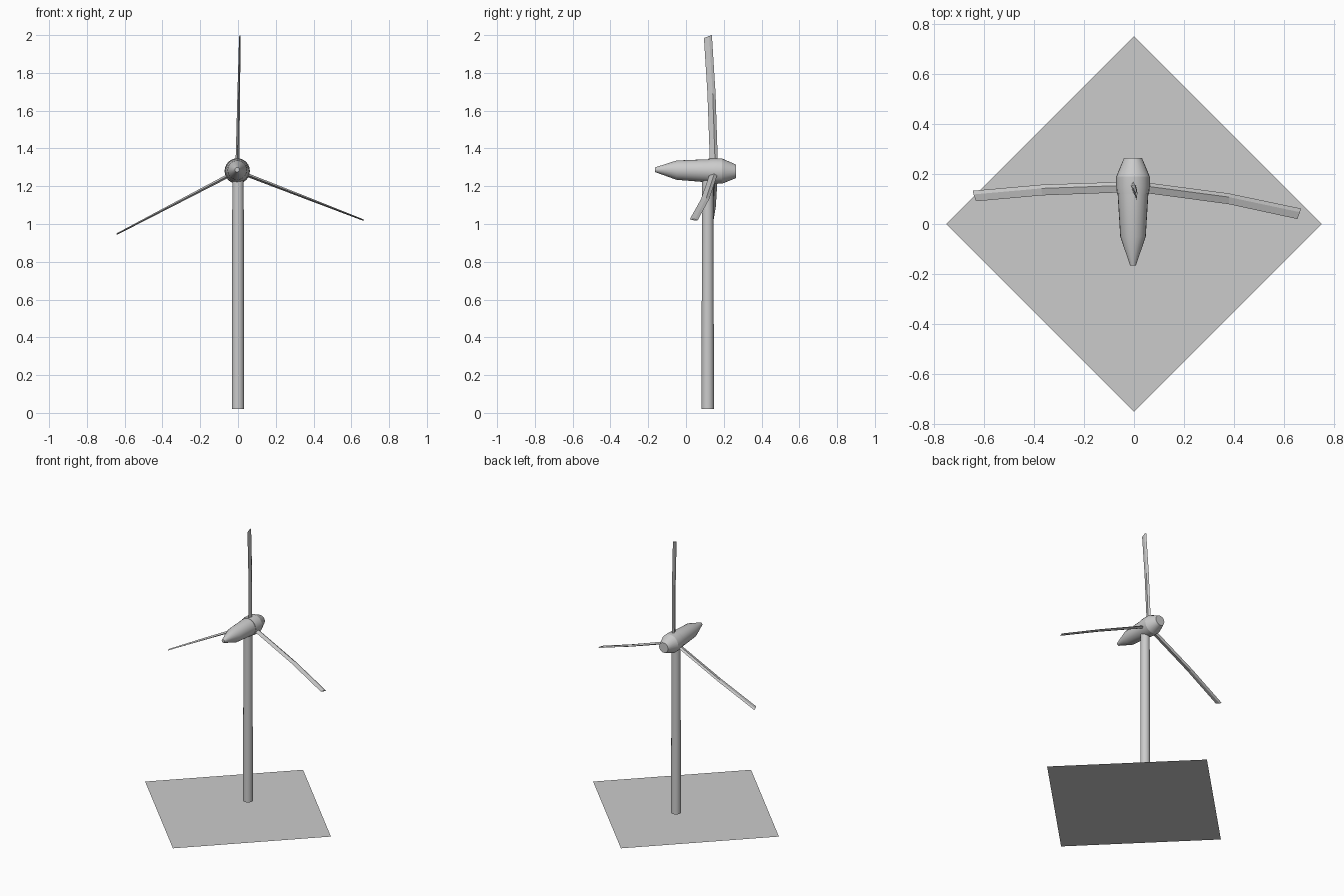
import bpy, bmesh
from math import radians, sin, cos, pi
from mathutils import Vector

if "Cube" in bpy.data.objects:
    bpy.data.objects.remove(bpy.data.objects["Cube"])

HUB = Vector((-0.004, 0.0, 1.28))


def make_object(name, bm, smooth=True):
    bmesh.ops.recalc_face_normals(bm, faces=bm.faces)
    mesh = bpy.data.meshes.new(name)
    bm.to_mesh(mesh)
    bm.free()
    obj = bpy.data.objects.new(name, mesh)
    bpy.context.collection.objects.link(obj)
    if smooth:
        bpy.ops.object.select_all(action='DESELECT')
        obj.select_set(True)
        bpy.context.view_layer.objects.active = obj
        bpy.ops.object.shade_smooth_by_angle(angle=radians(20))
    return obj


def loft(name, rings, smooth=True):
    """Skin a list of equal-sized point rings and cap both ends."""
    bm = bmesh.new()
    loops = [[bm.verts.new(p) for p in ring] for ring in rings]
    n = len(loops[0])
    for a, b in zip(loops, loops[1:]):
        for i in range(n):
            j = (i + 1) % n
            bm.faces.new((a[i], a[j], b[j], b[i]))
    bm.faces.new(loops[0])
    bm.faces.new(loops[-1])
    return make_object(name, bm, smooth)


def circle(centre, radius, u, v, sides=24):
    return [Vector(centre) + radius * (u * cos(2 * pi * i / sides) + v * sin(2 * pi * i / sides))
            for i in range(sides)]


X, Y, Z = Vector((1, 0, 0)), Vector((0, 1, 0)), Vector((0, 0, 1))


def axial_body(name, profile):
    """Round body along y, with the shaft tilted slightly upward to the front."""
    loft(name, [circle((HUB.x, y, 1.284 - 0.02 * y), r, X, Z) for y, r in profile])


# ground plate
bm = bmesh.new()
bm.faces.new([bm.verts.new(p) for p in ((0.75, 0, 0), (0, 0.75, 0), (-0.75, 0, 0), (0, -0.75, 0))])
make_object("ground_plate", bm, False)

# tower
loft("tower", [circle((0, 0.115, z), r, X, Y) for z, r in ((0.02, 0.033), (1.26, 0.030))])

# nacelle and hub
axial_body("nacelle", [(-0.165, 0.012), (-0.05, 0.051), (0.13, 0.062)])
axial_body("hub", [(0.12, 0.064), (0.15, 0.067), (0.19, 0.067), (0.264, 0.036)])


# blades: thin four-sided sections, bent forward, with a slanted tip
def blade(name, angle, length, y_mid, y_tip):
    a = radians(angle)
    span = Vector((cos(a), 0, sin(a)))
    side = Vector((-sin(a), 0, cos(a)))
    rings = []
    for r, y, chord, thick, slant in ((0.03, 0.148, 0.042, 0.020, 0),
                                      (0.41, y_mid, 0.043, 0.014, 0),
                                      (length, y_tip, 0.042, 0.008, 0.015)):
        ring = []
        for c, t in ((-0.5, 0), (0.15, 0.5), (0.5, 0), (0.15, -0.5)):
            ring.append(HUB + span * (r + slant * (c - 0.5)) + Y * (y + c * chord) + side * t * thick)
        rings.append(ring)
    loft(name, rings, False)


blade("blade_top", 88.9, 0.72, 0.135, 0.116)
blade("blade_right", -21.2, 0.72, 0.101, 0.041)
blade("blade_left", 207.6, 0.723, 0.136, 0.112)
